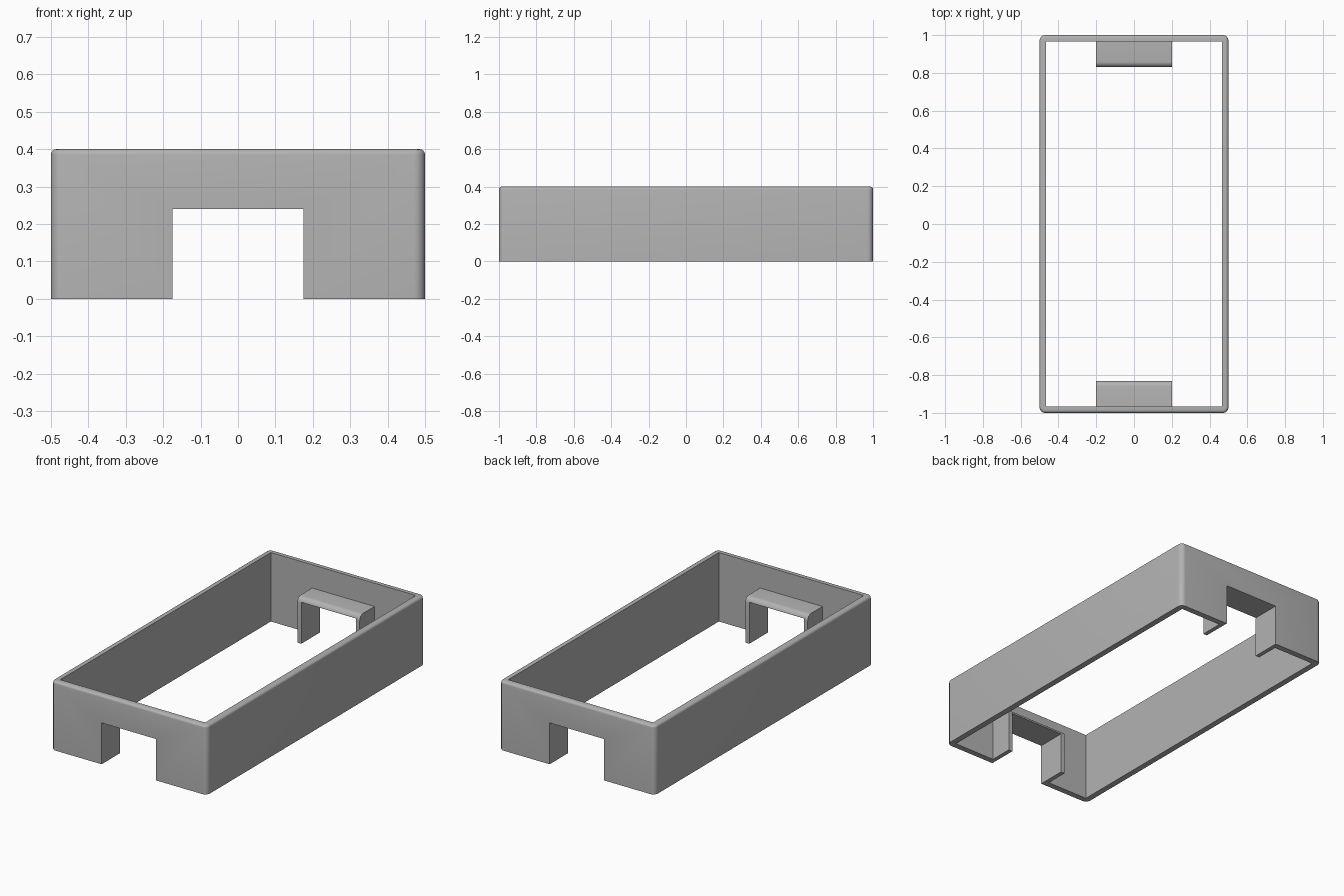
import bpy
import bmesh
from mathutils import Matrix, Vector

if "Cube" in bpy.data.objects:
    bpy.data.objects.remove(bpy.data.objects["Cube"], do_unlink=True)

HALF_X, HALF_Y, HEIGHT = 0.5, 1.0, 0.4
WALL = 0.035
INNER_Y = HALF_Y - WALL
HOOD_Y = 0.83
NOTCH_X, NOTCH_Z = 0.175, 0.24
HOOD_X, HOOD_Z = 0.2, 0.265

grey = bpy.data.materials.new("light grey")
grey.use_nodes = True
grey.diffuse_color = (0.45, 0.45, 0.45, 1)
grey.node_tree.nodes["Principled BSDF"].inputs["Base Color"].default_value = grey.diffuse_color


def bevel(bm, edges, radius, segments):
    bmesh.ops.bevel(bm, geom=edges, offset=radius, segments=segments,
                    profile=0.5, affect="EDGES")


def box(name, low, high, rounder=None):
    low, high = Vector(low), Vector(high)
    bm = bmesh.new()
    bmesh.ops.create_cube(bm, size=1)
    bmesh.ops.transform(bm, verts=bm.verts, matrix=Matrix.Translation((low + high) / 2)
                        @ Matrix.Diagonal((*(high - low), 1)))
    if rounder:
        rounder(bm)
    mesh = bpy.data.meshes.new(name)
    bm.to_mesh(mesh)
    bm.free()
    mesh.materials.append(grey)
    obj = bpy.data.objects.new(name, mesh)
    bpy.context.collection.objects.link(obj)
    return obj


def cut(obj, cutter):
    mod = obj.modifiers.new("cut", "BOOLEAN")
    mod.operation, mod.solver, mod.object = "DIFFERENCE", "EXACT", cutter
    bpy.context.view_layer.objects.active = obj
    bpy.ops.object.modifier_apply(modifier=mod.name)


def round_frame(bm):
    # Upright corners first, then the outer top edge
    upright = [e for e in bm.edges if abs(e.verts[0].co.z - e.verts[1].co.z) > 0.1]
    bevel(bm, upright, 0.03, 6)
    top = [e for e in bm.edges if all(v.co.z > HEIGHT - 0.001 for v in e.verts)]
    bevel(bm, top, 0.015, 4)


def round_hood(bm):
    # Top edge facing the middle of the frame
    edge = [e for e in bm.edges
            if all(v.co.z > HOOD_Z - 0.001 and abs(v.co.y) < HOOD_Y + 0.001 for v in e.verts)]
    bevel(bm, edge, 0.03, 6)


# Open rectangular frame
frame = box("frame", (-HALF_X, -HALF_Y, 0), (HALF_X, HALF_Y, HEIGHT), round_frame)
cavity = box("cavity_cutter", (WALL - HALF_X, -INNER_Y, -1), (HALF_X - WALL, INNER_Y, 1))
notch = box("notch_cutter", (-NOTCH_X, -2, -1), (NOTCH_X, 2, NOTCH_Z))
cut(frame, cavity)
cut(frame, notch)

# Arched hood behind each end opening
parts = [frame]
for name, side in (("front_hood", -1), ("back_hood", 1)):
    ys = sorted((side * HOOD_Y, side * INNER_Y))
    hood = box(name, (-HOOD_X, ys[0], 0), (HOOD_X, ys[1], HOOD_Z), round_hood)
    cut(hood, notch)
    # Remove the hidden face against the wall
    bm = bmesh.new()
    bm.from_mesh(hood.data)
    hidden = [f for f in bm.faces
              if all(abs(v.co.y) > INNER_Y - 0.001 for v in f.verts)]
    bmesh.ops.delete(bm, geom=hidden, context="FACES")
    bm.to_mesh(hood.data)
    bm.free()
    parts.append(hood)

for cutter in (cavity, notch):
    bpy.data.objects.remove(cutter, do_unlink=True)

bpy.ops.object.select_all(action="DESELECT")
for obj in parts:
    obj.select_set(True)
bpy.context.view_layer.objects.active = frame
bpy.ops.object.shade_smooth_by_angle(angle=0.6)
